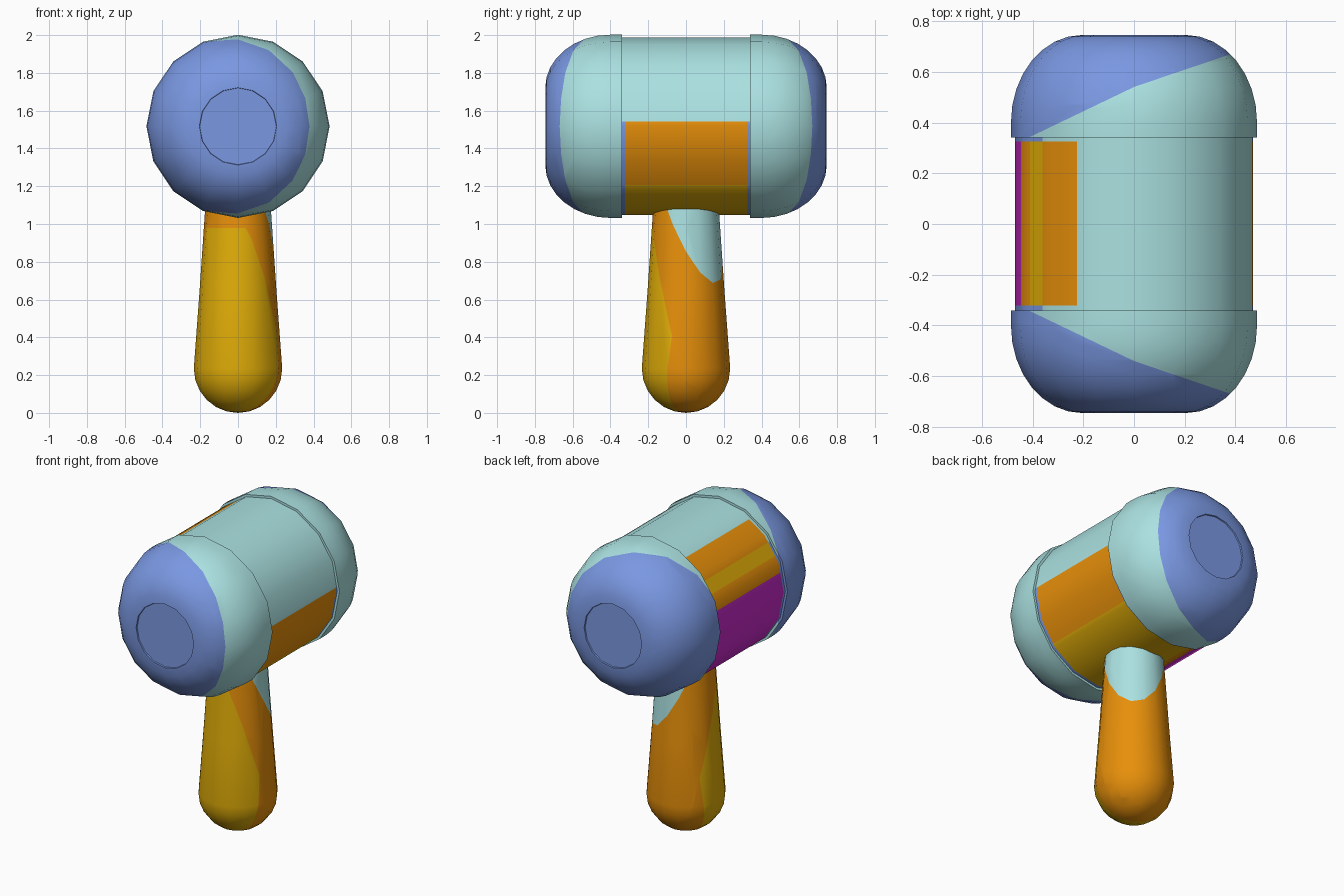
import bpy, bmesh, math

if "Cube" in bpy.data.objects:
    bpy.data.objects.remove(bpy.data.objects["Cube"])

CZ = 1.517      # height of the head axis
SIDES = 16


def material(name, rgb):
    lin = [(c / 255 / 12.92) if c < 11 else ((c / 255 + 0.055) / 1.055) ** 2.4 for c in rgb]
    m = bpy.data.materials.new(name)
    m.diffuse_color = (*lin, 1)
    m.use_nodes = True
    m.node_tree.nodes["Principled BSDF"].inputs["Base Color"].default_value = m.diffuse_color
    return m


MATS = [material(n, c) for n, c in (
    ("blue", (122, 152, 226)), ("pale_teal", (171, 225, 225)),
    ("orange", (232, 144, 10)), ("mustard", (226, 174, 8)), ("magenta", (205, 42, 205)))]
BLUE, TEAL, ORANGE, MUSTARD, MAGENTA = range(5)


def lathe(bm, profile, place):
    """Revolve (radius, height) points; place(r, angle, h) gives the position."""
    rings = []
    for r, h in profile:
        if r == 0:
            rings.append([bm.verts.new(place(0, 0, h))])
        else:
            rings.append([bm.verts.new(place(r, 2 * math.pi * i / SIDES, h)) for i in range(SIDES)])
    for a, b in zip(rings, rings[1:]):
        for i in range(SIDES):
            j = (i + 1) % SIDES
            vs = [a[i % len(a)], a[j % len(a)], b[j % len(b)], b[i % len(b)]]
            bm.faces.new(list(dict.fromkeys(vs)))


def cut(bm, co, normal):
    bmesh.ops.bisect_plane(bm, geom=bm.verts[:] + bm.edges[:] + bm.faces[:],
                           plane_co=co, plane_no=normal, dist=1e-5)


def finish(name, bm, rule):
    """Colour the faces by a rule on their centres and make the object."""
    bmesh.ops.recalc_face_normals(bm, faces=bm.faces[:])
    for f in bm.faces:
        f.material_index = rule(f.calc_center_median())
    me = bpy.data.meshes.new(name)
    bm.to_mesh(me)
    bm.free()
    for m in MATS:
        me.materials.append(m)
    ob = bpy.data.objects.new(name, me)
    bpy.context.collection.objects.link(ob)
    bpy.ops.object.select_all(action='DESELECT')
    ob.select_set(True)
    bpy.context.view_layer.objects.active = ob
    bpy.ops.object.shade_smooth_by_angle(angle=math.radians(35))
    return ob


# rounded head caps, blue towards the outer left, teal towards the right
cap_profile = [(0.46, 0.34), (0.485, 0.34)]
for i in range(9):
    t = math.pi / 2 * i / 8
    cap_profile.append((0.205 + 0.28 * math.cos(t), 0.40 + 0.345 * math.sin(t)))
cap_profile += [(0.203, 0.737), (0, 0.737)]


def cap_rule(c):
    return BLUE if abs(c.y) > 0.54 + min(0.48 * c.x, 0.34 * c.x) else TEAL


for side, name in ((-1, "front_cap"), (1, "back_cap")):
    bm = bmesh.new()
    lathe(bm, cap_profile,
          lambda r, a, h: (r * math.cos(a), side * h, CZ + r * math.sin(a)))
    cut(bm, (0, side * 0.54, CZ), (-0.34, side, 0))
    cut(bm, (0, side * 0.54, CZ), (-0.48, side, 0))
    finish(name, bm, cap_rule)

# barrel with colour bands running lengthwise: (start angle, colour)
bands = [(3.0, TEAL), (119, ORANGE), (141, MUSTARD), (152, ORANGE), (165, MAGENTA),
         (244, ORANGE), (252, MUSTARD), (318, ORANGE)]


def band_colour(deg):
    colour = bands[-1][1]
    for start, col in bands:
        if deg >= start:
            colour = col
    return colour


STEP = 360 / SIDES
angles = sorted({i * STEP for i in range(SIDES)} | {b[0] for b in bands})
bm = bmesh.new()
rows = []
for y in (-0.345, -0.322, 0.325, 0.345):
    row = []
    for d in angles:
        r = 0.47 * math.cos(math.radians(STEP / 2)) / math.cos(math.radians(d % STEP - STEP / 2))
        a = math.radians(d)
        row.append(bm.verts.new((r * math.cos(a), y, CZ + r * math.sin(a))))
    rows.append(row)
for a, b in zip(rows, rows[1:]):
    for i in range(len(angles)):
        j = (i + 1) % len(angles)
        bm.faces.new((a[i], a[j], b[j], b[i]))


def barrel_rule(c):
    deg = math.degrees(math.atan2(c.z - CZ, c.x)) % 360
    if abs(c.y) > 0.326:                       # thin strip beside the caps
        return BLUE if deg > 141 or deg < 3 else TEAL
    return band_colour(deg)


finish("barrel", bm, barrel_rule)

# tapered handle with a rounded foot
handle_profile = [(0, 0)]
for i in range(1, 7):
    t = math.pi / 2 * i / 6
    handle_profile.append((0.234 * math.sin(t), 0.235 * (1 - math.cos(t))))
handle_profile += [(0.204, 0.64), (0.174, 1.08)]
bm = bmesh.new()
lathe(bm, handle_profile, lambda r, a, h: (r * math.cos(a), r * math.sin(a), h))
cut(bm, (0, 0, 1.10), (1.3, 1.6, 1))
cut(bm, (0, 0.16, 0), (0.5, 1, 0.32))
cut(bm, (0, -0.02, 0), (0.5, 1, -0.12))
cut(bm, (0, 0, 0.98), (0, 0, 1))


def handle_rule(c):
    if c.z > 1.10 - 1.3 * c.x - 1.6 * c.y:
        return TEAL
    k = c.y + 0.5 * c.x
    front = k < 0.16 - 0.32 * c.z and k < -0.02 + 0.12 * c.z and c.z < 0.98
    return MUSTARD if front else ORANGE


finish("handle", bm, handle_rule)
